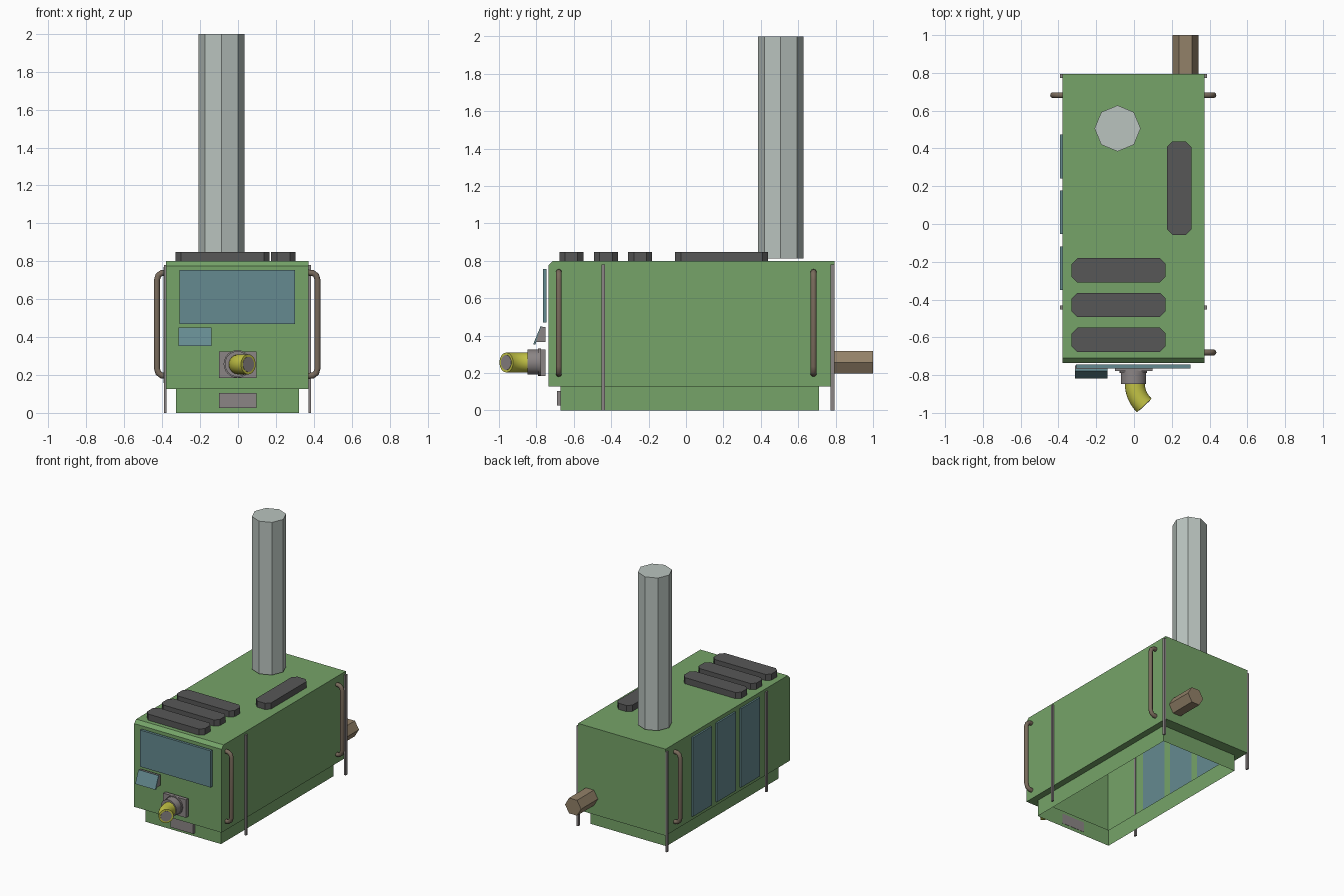
import bpy, bmesh, math
from mathutils import Vector, Matrix

if "Cube" in bpy.data.objects:
    bpy.data.objects.remove(bpy.data.objects["Cube"])


def material(name, rgb):
    m = bpy.data.materials.new(name)
    m.diffuse_color = (*rgb, 1)
    m.use_nodes = True
    m.node_tree.nodes["Principled BSDF"].inputs["Base Color"].default_value = m.diffuse_color
    return m


GREEN = material("green_paint", (0.18, 0.37, 0.14))
STEEL = material("pale_steel", (0.49, 0.55, 0.52))
DARK = material("dark_grey", (0.095, 0.095, 0.095))
GLASS = material("blue_glass", (0.13, 0.255, 0.28))
YELLOW = material("yellow_hose", (0.55, 0.55, 0.06))
BROWN = material("brown_pipe", (0.29, 0.22, 0.14))
BRONZE = material("bronze_rail", (0.19, 0.145, 0.105))
GREY = material("warm_grey", (0.26, 0.235, 0.235))


def finish(name, bm, mat):
    bmesh.ops.recalc_face_normals(bm, faces=bm.faces)
    me = bpy.data.meshes.new(name)
    bm.to_mesh(me)
    bm.free()
    ob = bpy.data.objects.new(name, me)
    bpy.context.collection.objects.link(ob)
    me.materials.append(mat)
    return ob


def box(name, lo, hi, mat):
    bm = bmesh.new()
    lo, hi = Vector(lo), Vector(hi)
    bmesh.ops.create_cube(bm, size=1, matrix=Matrix.Translation((lo + hi) / 2)
                          @ Matrix.Diagonal((*(hi - lo), 1)))
    return finish(name, bm, mat)


def prism(name, pts, offset, mat):
    """Extrude a closed outline of 3D points along an offset."""
    bm = bmesh.new()
    f = bm.faces.new([bm.verts.new(p) for p in pts])
    ext = bmesh.ops.extrude_face_region(bm, geom=[f], use_keep_orig=True)
    bmesh.ops.translate(bm, vec=offset,
                        verts=[v for v in ext["geom"] if isinstance(v, bmesh.types.BMVert)])
    return finish(name, bm, mat)


def circle(c, r, n, axis):
    ang = [2 * math.pi * i / n for i in range(n)]
    if axis == "z":
        return [(c[0] + r * math.cos(a), c[1] + r * math.sin(a), c[2]) for a in ang]
    return [(c[0] + r * math.cos(a), c[1], c[2] + r * math.sin(a)) for a in ang]


def tube(name, path, r, n, side, mat):
    """Sweep a circle along a planar path; side is the normal of the path plane."""
    bm = bmesh.new()
    path = [Vector(p) for p in path]
    side = Vector(side)
    rings = []
    for i, p in enumerate(path):
        t = (path[min(i + 1, len(path) - 1)] - path[max(i - 1, 0)]).normalized()
        u = t.cross(side).normalized()
        rings.append([bm.verts.new(p + r * (math.cos(2 * math.pi * k / n) * u
                                            + math.sin(2 * math.pi * k / n) * side))
                      for k in range(n)])
    for a, b in zip(rings, rings[1:]):
        for k in range(n):
            bm.faces.new((a[k], a[(k + 1) % n], b[(k + 1) % n], b[k]))
    bm.faces.new(rings[0])
    bm.faces.new(rings[-1])
    return finish(name, bm, mat)


def smooth(ob):
    for o in bpy.context.selected_objects:
        o.select_set(False)
    ob.select_set(True)
    bpy.context.view_layer.objects.active = ob
    bpy.ops.object.shade_smooth_by_angle(angle=math.radians(40))


# Hollow cabinet: narrow plinth, overhang, tall body, chamfered front top edge
bm = bmesh.new()
rings = []
for x0, x1, y0, y1, z in ((-.328, .323, -.67, .71, 0), (-.328, .323, -.67, .71, .127),
                          (-.379, .373, -.735, .793, .127)):
    rings.append([bm.verts.new((x, y, z)) for x, y in ((x0, y0), (x1, y0), (x1, y1), (x0, y1))])
top = [bm.verts.new(p) for p in ((-.379, -.735, .775), (.373, -.735, .775),
                                 (.373, .793, .8), (-.379, .793, .8))]
cham = [bm.verts.new((x, -.71, .8)) for x in (-.379, .373)]
for a, b in zip(rings, rings[1:]):
    for k in range(4):
        bm.faces.new((a[k], a[(k + 1) % 4], b[(k + 1) % 4], b[k]))
r = rings[-1]
bm.faces.new((r[0], r[1], top[1], top[0]))
bm.faces.new((r[1], r[2], top[2], cham[1], top[1]))
bm.faces.new((r[2], r[3], top[3], top[2]))
bm.faces.new((r[3], r[0], top[0], cham[0], top[3]))
bm.faces.new((top[0], top[1], cham[1], cham[0]))
bm.faces.new((cham[0], cham[1], top[2], top[3]))
finish("cabinet", bm, GREEN)

# Chimney and rear pipe
prism("chimney", circle((-.087, .506, .812), .122, 8, "z"), (0, 0, 1.188), STEEL)
prism("rear_pipe", circle((.272, .785, .257), .069, 6, "y"), (0, .215, 0), BROWN)


# Roof vents with clipped corners
def vent(name, x0, x1, y0, y1, c=.03):
    pts = [(x0 + c, y0), (x1 - c, y0), (x1, y0 + c), (x1, y1 - c),
           (x1 - c, y1), (x0 + c, y1), (x0, y1 - c), (x0, y0 + c)]
    prism(name, [(x, y, .8) for x, y in pts], (0, 0, .048), DARK)


for i, y in enumerate((-.613, -.428, -.245)):
    vent(f"front_vent_{i + 1}", -.33, .167, y - .064, y + .064)
vent("side_vent", .175, .304, -.058, .438)

# Windows
box("front_window", (-.308, -.765, .47), (.3, -.745, .755), GLASS)
for i, y in enumerate((-.35, -.054, .242)):
    box(f"side_window_{i + 1}", (-.392, y, .157), (-.378, y + .232, .77), GLASS)

# Tilted control screen on a wedge mount
prism("screen_mount", [(-.313, -.775, .445), (-.313, -.75, .445), (-.313, -.75, .365),
                       (-.313, -.803, .365)], (.173, 0, 0), GREY)
prism("screen", [(-.313, -.777, .45), (-.313, -.768, .447), (-.313, -.806, .352),
                 (-.313, -.817, .354)], (.173, 0, 0), GLASS)

# Hose outlet: plate, flange, collar, bent hose with dark mouth
box("outlet_plate", (-.1, -.778, .185), (.097, -.75, .325), GREY)
smooth(prism("outlet_flange", circle((-.003, -.775, .258), .073, 24, "y"), (0, -.015, 0), GREY))
smooth(prism("outlet_collar", circle((-.003, -.78, .258), .067, 24, "y"), (0, -.068, 0), GREY))
R = .165
bend = [math.radians(46) * i / 8 for i in range(9)]
path = [(0, -.82, .256)] + [(.004 + R * (1 - math.cos(a)), -.842 - R * math.sin(a), .256)
                            for a in bend]
smooth(tube("hose", path, .053, 24, (0, 0, 1), YELLOW))
end = Vector(path[-1])
step = (end - Vector(path[-2])).normalized()
tube("hose_mouth", [end - step * .004, end + step * .002], .04, 24, (0, 0, 1), GREY)

# Lower front hatch
box("lower_hatch", (-.1, -.69, .026), (.097, -.668, .104), GREY)

# Grab rails: two on the right, one at the left rear
for name, s, y in (("right_front_rail", 1, -.68), ("right_rear_rail", 1, .682),
                   ("left_rear_rail", -1, .682)):
    prof = [(.365, .74), (.395, .738), (.412, .726), (.42, .70),
            (.42, .235), (.412, .21), (.395, .197), (.365, .195)]
    cx = 0 if s > 0 else -.008
    smooth(tube(name, [(s * x + cx, y, z) for x, z in prof], .016, 10, (0, 1, 0), BRONZE))

# Side posts reaching the ground
for side, x in (("left", -.384), ("right", .379)):
    for place, y in (("middle", -.442), ("rear", .783)):
        box(f"{side}_{place}_post", (x - .007, y - .01, 0), (x + .007, y + .01, .78), GREY)
